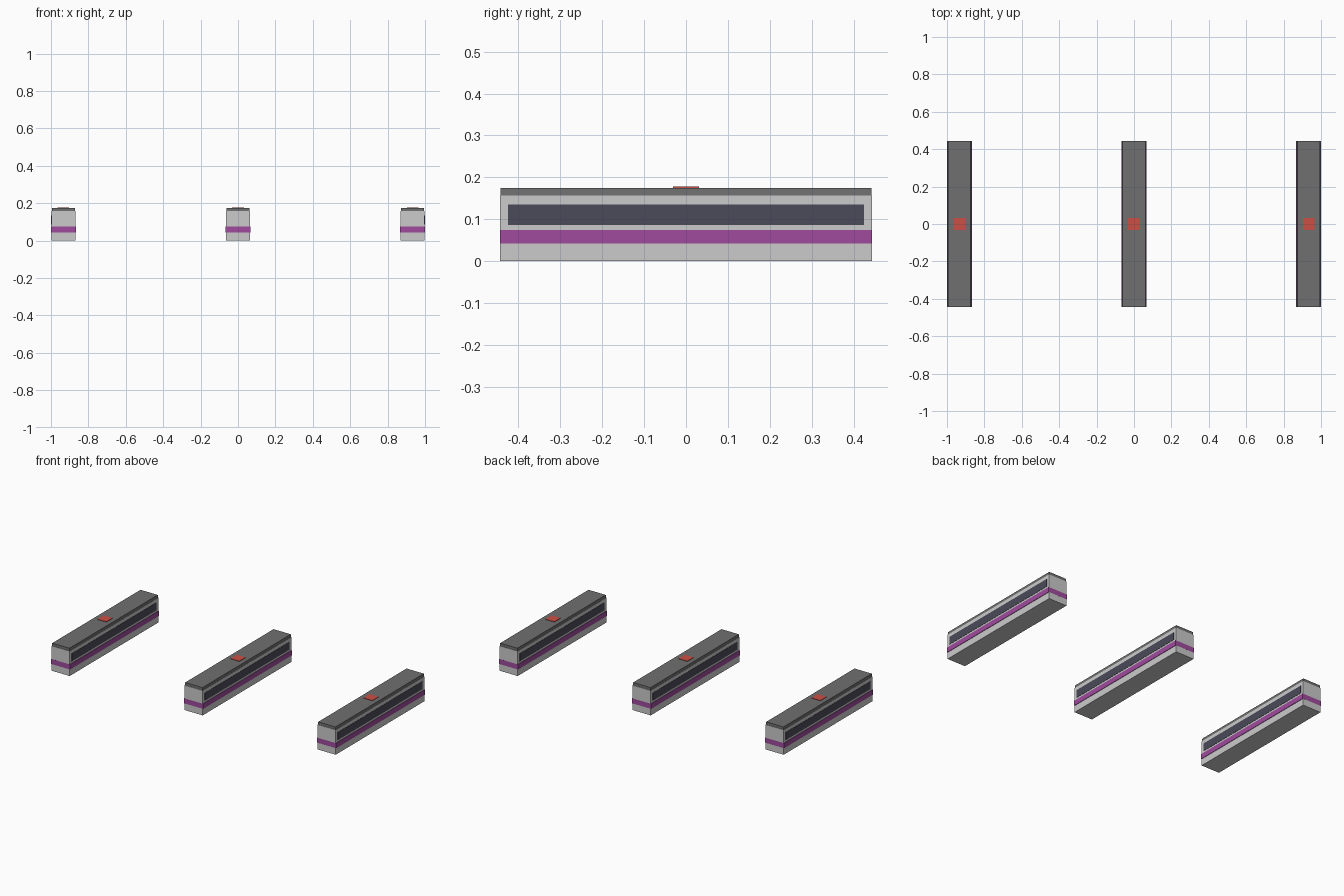
import bpy, bmesh

if "Cube" in bpy.data.objects:
    bpy.data.objects.remove(bpy.data.objects["Cube"])


def paint(name, rgb):
    m = bpy.data.materials.new(name)
    m.diffuse_color = (*rgb, 1)
    m.use_nodes = True
    m.node_tree.nodes["Principled BSDF"].inputs["Base Color"].default_value = m.diffuse_color
    return m


purple = paint("purple", (0.35, 0.07, 0.34))
glass = paint("dark_glass", (0.07, 0.07, 0.10))
dark = paint("dark_grey", (0.16, 0.16, 0.16))
red = paint("red", (0.6, 0.08, 0.06))


def box(name, x, half_x, half_y, z0, z1, mat=None, top_half_x=None):
    # box standing between z0 and z1, optionally narrower at the top
    me = bpy.data.meshes.new(name)
    bm = bmesh.new()
    bmesh.ops.create_cube(bm, size=2)
    for v in bm.verts:
        top = v.co.z > 0
        hx = top_half_x if top and top_half_x else half_x
        v.co = (v.co.x * hx, v.co.y * half_y, z1 if top else z0)
    bm.to_mesh(me)
    bm.free()
    ob = bpy.data.objects.new(name, me)
    ob.location.x = x
    bpy.context.collection.objects.link(ob)
    if mat:
        me.materials.append(mat)


# three identical railcars side by side
for side, x in (("left", -0.9335), ("middle", 0), ("right", 0.9335)):
    box(side + "_car_body", x, 0.0635, 0.4445, 0, 0.157)
    box(side + "_car_roof", x, 0.0620, 0.4425, 0.157, 0.175, dark, 0.0605)
    # window band and stripe run through the body and stand slightly proud
    box(side + "_car_windows", x, 0.0650, 0.425, 0.086, 0.135, glass)
    box(side + "_car_stripe", x, 0.0665, 0.4446, 0.042, 0.074, purple)
    # small roof hatch
    box(side + "_roof_hatch", x, 0.031, 0.031, 0.170, 0.178, red)
